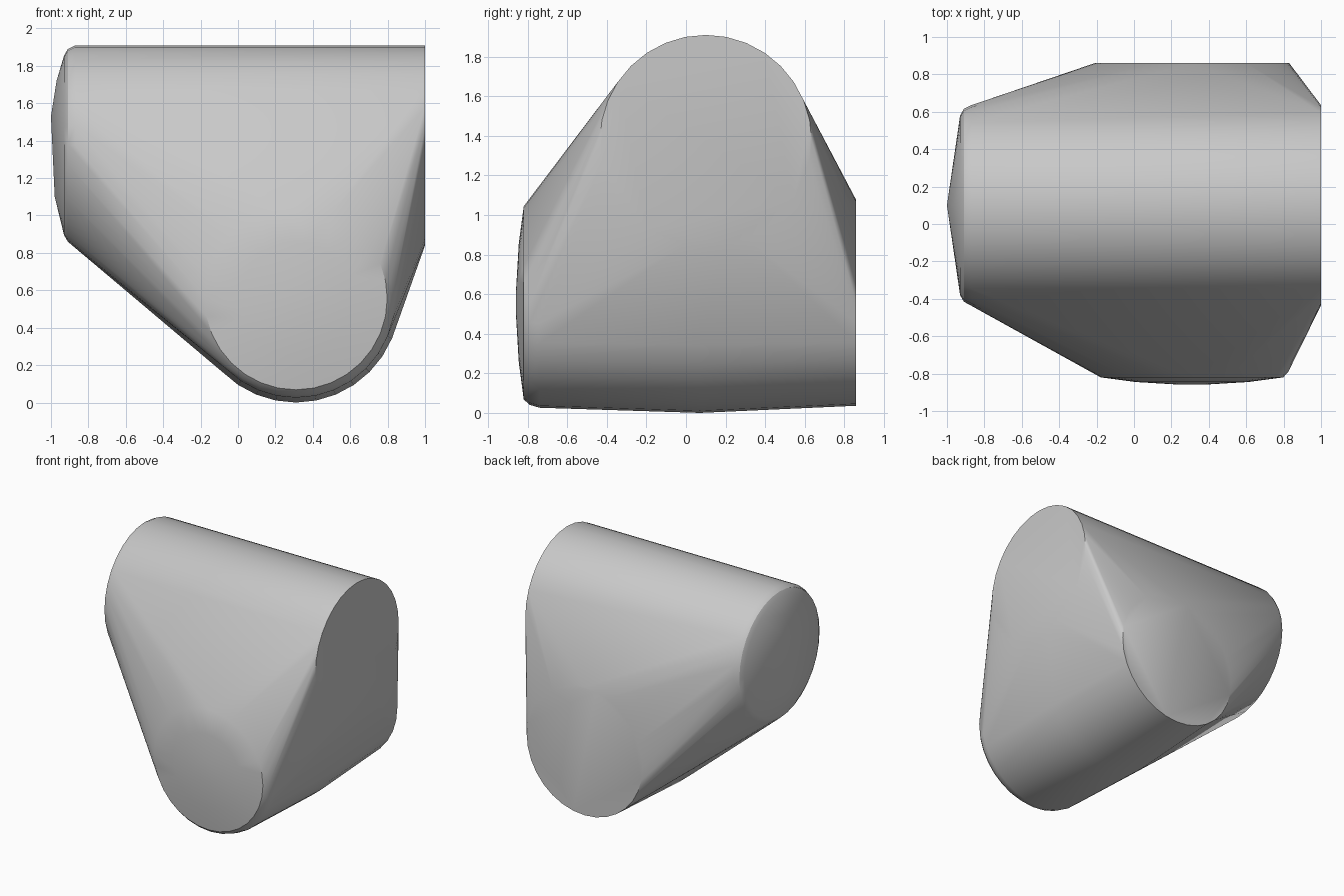
import bpy
import bmesh
import math
from mathutils import Vector

cube = bpy.data.objects.get("Cube")
if cube:
    bpy.data.objects.remove(cube, do_unlink=True)

SIDES = 32


def ring(axis, along, radius, centre):
    """Circle of points around the x or y axis; centre is (sideways, height)."""
    points = []
    for i in range(SIDES):
        a = 2 * math.pi * i / SIDES
        side = centre[0] + radius * math.cos(a)
        height = centre[1] + radius * math.sin(a)
        points.append(Vector((along, side, height) if axis == "x"
                             else (side, along, height)))
    return points


# Upper barrel along x: flat left end, rounded rim on the right end
points = []
for along, radius in [(1.0, 0.535), (-0.87, 0.535), (-0.91, 0.515), (-0.93, 0.48)]:
    points += ring("x", along, radius, (0.1, 1.375))

# Blunt ridge on the right end
for x, z in [(-0.97, 1.72), (-1.0, 1.53), (-0.98, 1.1)]:
    points.append(Vector((x, 0.1, z)))

# Lower barrel along y: flat back, slight belly, domed front
for along, radius in [(0.86, 0.52), (0.07, 0.556), (-0.74, 0.53), (-0.79, 0.515),
                      (-0.82, 0.488), (-0.845, 0.3), (-0.858, 0.08)]:
    points += ring("y", along, radius, (0.31, 0.556))

# Stretch one convex skin over both barrels
bm = bmesh.new()
for p in points:
    bm.verts.new(p)
hull = bmesh.ops.convex_hull(bm, input=bm.verts)
loose = {g for g in hull["geom_interior"] + hull["geom_unused"]
         if isinstance(g, bmesh.types.BMVert)}
bmesh.ops.delete(bm, geom=list(loose), context="VERTS")
bmesh.ops.dissolve_limit(bm, angle_limit=math.radians(0.5),
                         verts=bm.verts, edges=bm.edges)
bmesh.ops.recalc_face_normals(bm, faces=bm.faces)

mesh = bpy.data.meshes.new("rounded_block")
bm.to_mesh(mesh)
bm.free()
block = bpy.data.objects.new("rounded_block", mesh)
bpy.context.collection.objects.link(block)

# Plain grey finish
grey = bpy.data.materials.new("light_grey")
grey.use_nodes = True
colour = (0.58, 0.58, 0.58, 1.0)
grey.diffuse_color = colour
grey.node_tree.nodes["Principled BSDF"].inputs["Base Color"].default_value = colour
mesh.materials.append(grey)

# Smooth skin with crisp end edges
bpy.ops.object.select_all(action="DESELECT")
block.select_set(True)
bpy.context.view_layer.objects.active = block
bpy.ops.object.shade_smooth_by_angle(angle=math.radians(30))
